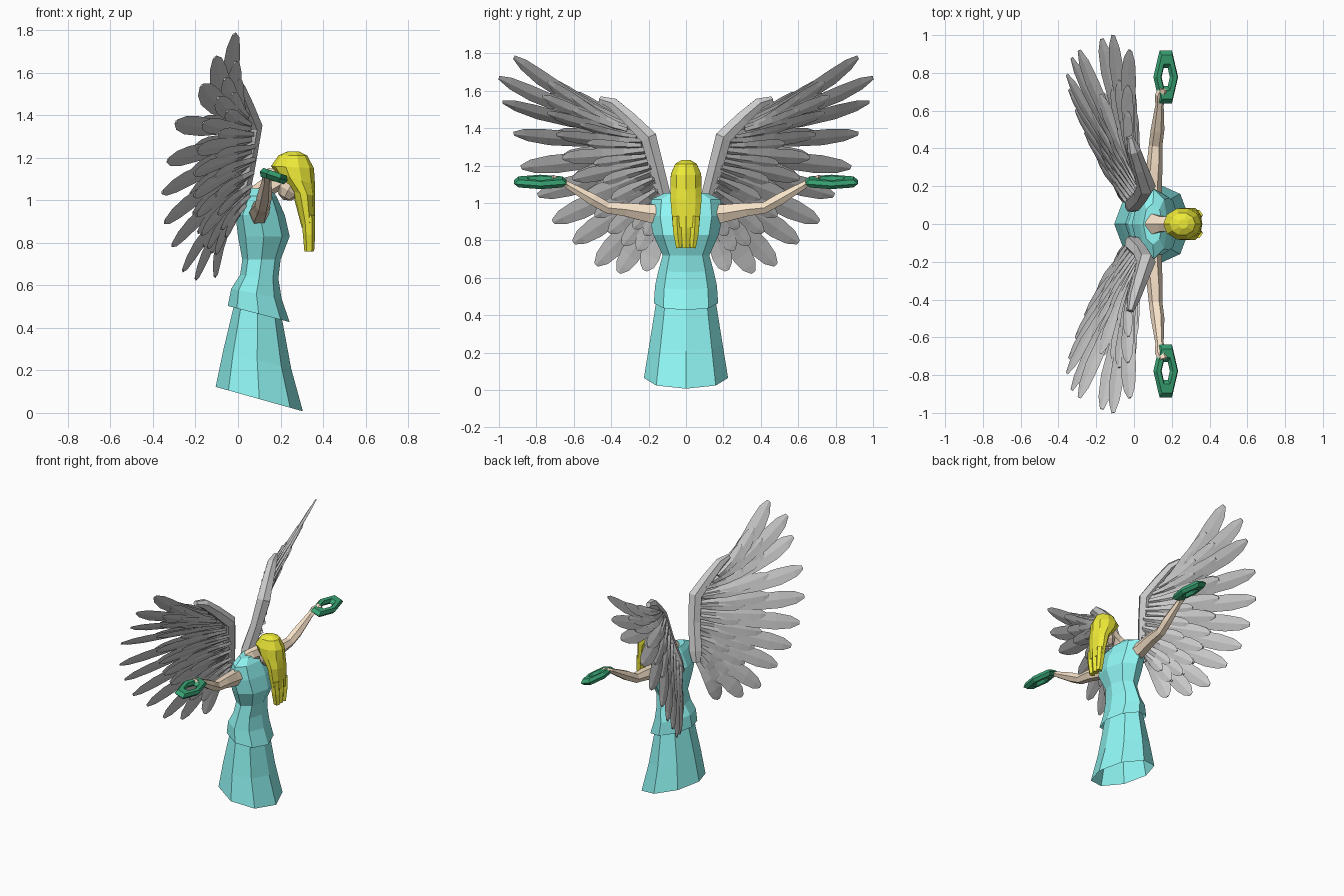
import bpy, bmesh
from math import sin, cos, pi
from mathutils import Vector as V, Matrix

if "Cube" in bpy.data.objects:
    bpy.data.objects.remove(bpy.data.objects["Cube"])


def material(name, rgb):
    m = bpy.data.materials.new(name)
    m.diffuse_color = (*rgb, 1)
    m.use_nodes = True
    m.node_tree.nodes["Principled BSDF"].inputs["Base Color"].default_value = m.diffuse_color
    return m


CLOTH = material("cloth", (0.28, 0.93, 0.91))
SKIN = material("skin", (0.93, 0.76, 0.58))
HAIR = material("hair", (0.85, 0.82, 0.04))
LEAF = material("leaf", (0.04, 0.36, 0.17))


def loft(bm, rings, cap=(True, True)):
    """Skin a list of equal-length point rings."""
    rows = [[bm.verts.new(p) for p in r] for r in rings]
    n = len(rows[0])
    for a, b in zip(rows, rows[1:]):
        for i in range(n):
            j = (i + 1) % n
            bm.faces.new((a[i], a[j], b[j], b[i]))
    if cap[0]:
        bm.faces.new(rows[0][::-1])
    if cap[1]:
        bm.faces.new(rows[-1])


def finish(bm, name, mat=None, mirror=False):
    bmesh.ops.recalc_face_normals(bm, faces=bm.faces)
    me = bpy.data.meshes.new(name)
    bm.to_mesh(me)
    bm.free()
    ob = bpy.data.objects.new(name, me)
    bpy.context.collection.objects.link(ob)
    if mat:
        me.materials.append(mat)
    if mirror:
        mod = ob.modifiers.new("mirror", 'MIRROR')
        mod.use_axis = (False, True, False)
        mod.use_mirror_merge = False
    return ob


def level_ring(z, x0, x1, hy, slope=0, n=8):
    """Oval ring between x0 and x1, dropping towards +x by slope."""
    cx, rx = (x0 + x1) / 2, (x1 - x0) / 2
    return [V((cx + rx * cos(a), hy * sin(a), z - slope * rx * cos(a)))
            for a in (2 * pi * i / n for i in range(n))]


def body(name, rows, mat, cap=(True, True), n=8):
    bm = bmesh.new()
    loft(bm, [level_ring(*r, n=n) for r in rows], cap)
    return finish(bm, name, mat)


def tube(bm, path, n=6):
    """Tube through (point, radius a, radius b) stations."""
    pts = [V(p[0]) for p in path]
    rings = []
    for i, (p, ra, rb) in enumerate(path):
        d = (pts[min(i + 1, len(pts) - 1)] - pts[max(i - 1, 0)]).normalized()
        u = (V((1, 0, 0)) - d * d.x).normalized()
        w = d.cross(u)
        rings.append([pts[i] + u * ra * cos(2 * pi * k / n) + w * rb * sin(2 * pi * k / n)
                      for k in range(n)])
    loft(bm, rings)


def along(pts, t):
    """Point at t (0..1) on an evenly spaced polyline."""
    f = max(0, min(1, t)) * (len(pts) - 1)
    i = min(int(f), len(pts) - 2)
    return V(pts[i]).lerp(V(pts[i + 1]), f - i)


# dress: open skirt, then bodice with flared overskirt
body("skirt", [(0.065, -0.105, 0.305, 0.225, 0.28), (0.25, -0.07, 0.25, 0.195, 0.26),
               (0.50, -0.015, 0.20, 0.155, 0.2)], CLOTH, (False, True))
body("bodice", [(0.465, -0.048, 0.243, 0.172, 0.26), (0.56, -0.032, 0.205, 0.165, 0.2),
                (0.64, 0.01, 0.19, 0.147, 0.1), (0.72, 0.02, 0.20, 0.125),
                (0.83, 0.0, 0.243, 0.175), (0.93, -0.012, 0.22, 0.195),
                (1.02, 0.03, 0.18, 0.185), (1.055, 0.05, 0.15, 0.11)], CLOTH, (False, True))

# neck and bowed head
bm = bmesh.new()
tube(bm, [((0.09, 0, 1.02), 0.05, 0.07), ((0.15, 0, 1.07), 0.045, 0.045),
          ((0.22, 0, 1.11), 0.045, 0.045)])
finish(bm, "neck", SKIN)
bm = bmesh.new()
bmesh.ops.create_uvsphere(bm, u_segments=8, v_segments=6, radius=1, matrix=Matrix.Translation(
    (0.26, 0, 1.09)) @ Matrix.Rotation(0.5, 4, 'Y') @ Matrix.Diagonal((0.07, 0.065, 0.1, 1)))
finish(bm, "head", SKIN)

# long hair falling in front of the bowed face
body("hair", [(1.23, 0.235, 0.285, 0.025), (1.21, 0.19, 0.325, 0.06),
              (1.155, 0.155, 0.357, 0.085, 0.05), (1.10, 0.18, 0.362, 0.088, 0.3),
              (1.03, 0.255, 0.362, 0.088, 0.2), (0.87, 0.30, 0.36, 0.074), ], HAIR, n=10)
bm = bmesh.new()
for y, w in ((-0.045, 0.028), (0, 0.032), (0.045, 0.028)):
    tube(bm, [((0.33, y * 1.1, 0.93), 0.033, w), ((0.334, y, 0.84), 0.029, w * 0.95),
              ((0.335, y * 0.8, 0.76), 0.023, w * 0.65)])
finish(bm, "hair_locks", HAIR)

# arms with hands
bm = bmesh.new()
tube(bm, [((0.10, 0.13, 0.94), 0.05, 0.065), ((0.10, 0.20, 0.945), 0.047, 0.055),
          ((0.11, 0.32, 0.965), 0.042, 0.042), ((0.115, 0.42, 0.975), 0.036, 0.034),
          ((0.125, 0.50, 1.02), 0.036, 0.035), ((0.135, 0.63, 1.095), 0.022, 0.022),
          ((0.14, 0.68, 1.125), 0.03, 0.016), ((0.155, 0.715, 1.14), 0.022, 0.012)])
tube(bm, [((0.145, 0.66, 1.11), 0.012, 0.012), ((0.175, 0.69, 1.095), 0.009, 0.009)])
finish(bm, "arms", SKIN, True)

# six-sided wreaths held in the hands
bm = bmesh.new()
place = (Matrix.Translation((0.168, 0.778, 1.113)) @ Matrix.Rotation(0.32, 4, 'Y')
         @ Matrix.Diagonal((0.069, 0.162, 0.075, 1)))
rings = []
for i in range(7):
    a = 2 * pi * i / 6
    rings.append([place @ V(((0.667 + 0.333 * cos(b)) * cos(a), (0.667 + 0.333 * cos(b)) * sin(a),
                             0.333 * sin(b))) for b in (2 * pi * k / 6 for k in range(6))])
loft(bm, rings, (False, False))
bmesh.ops.remove_doubles(bm, verts=bm.verts, dist=1e-5)
finish(bm, "wreaths", LEAF, True)

# wings: feathers fan from the wing bone (roots) to the outer curve (tips)
TIPS = [(-.02, .92, 1.78), (-.11, 1.0, 1.67), (-.17, .98, 1.54), (-.29, .92, 1.37),
        (-.33, .88, 1.19), (-.355, .79, 1.04), (-.345, .71, .90), (-.31, .60, .79),
        (-.26, .48, .67), (-.20, .36, .63), (-.11, .22, .64)]
ROOTS = [(0.0, .36, 1.45), (0.04, .24, 1.37), (0.05, .18, 1.22), (0.03, .14, 1.06), (-.01, .11, .95)]
SHAPE = [(0, .4), (.25, .65), (.5, .92), (.75, 1), (.91, .75), (1, .25)]


def feather(bm, t, reach, half, thick, lift):
    root, tip = along(ROOTS, t), along(TIPS, t)
    tip = root.lerp(tip, reach)
    d = (tip - root).normalized()
    w = along(TIPS, t + 0.06) - along(TIPS, t - 0.06)
    w = (w - d * w.dot(d)).normalized()
    w = Matrix.Rotation(0.2, 3, d) @ w
    nrm = d.cross(w)
    sag = V((-0.02, 0, -0.035 * max(0, 1 - 2 * t))) * reach
    rings = []
    for s, k in SHAPE:
        c = root.lerp(tip, s) + sag * sin(pi * s) + nrm * lift * (1 - 0.4 * s)
        e = thick * (1 - 0.6 * s)
        rings.append([c - w * half * k, c + nrm * e, c + w * half * k, c - nrm * e])
    loft(bm, rings)


bm = bmesh.new()
for i in range(11):
    t = i / 10
    feather(bm, t, 1, 0.056, 0.012, 0)
finish(bm, "flight_feathers", None, True)

bm = bmesh.new()
for side in (1, -1):
    for count, reach, half, lift in ((11, 0.66, 0.046, 0.018), (10, 0.43, 0.036, 0.034)):
        for i in range(count):
            feather(bm, (i + 0.2) / count, reach, half, 0.012, side * lift)
finish(bm, "covert_feathers", None, True)

bm = bmesh.new()
tube(bm, [((-0.02, .09, .93), .03, .03), ((0.0, .11, 1.0), .05, .045), ((0.04, .155, 1.18), .045, .045),
          ((0.065, .20, 1.35), .05, .05), ((0.03, .30, 1.45), .042, .042),
          ((0.0, .39, 1.53), .035, .035), ((-0.02, .46, 1.555), .018, .018)])
finish(bm, "wing_bones", None, True)
